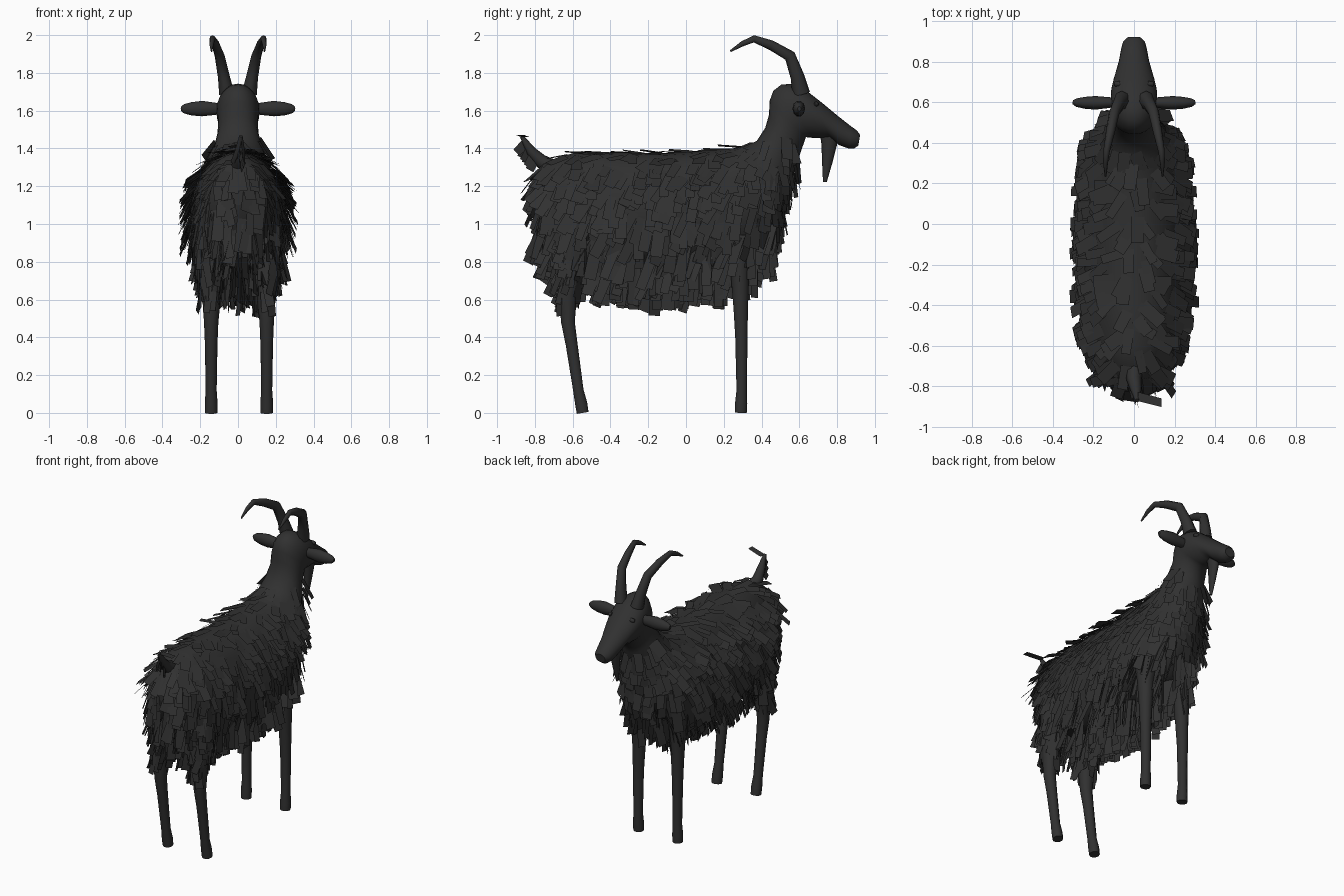
import bpy, bmesh, math, random
from mathutils import Vector as V

random.seed(4)
cube = bpy.data.objects.get("Cube")
if cube:
    bpy.data.objects.remove(cube)

COAT = (0.03, 0.03, 0.03, 1)
coat = bpy.data.materials.new("charcoal_coat")
coat.use_nodes = True
coat.diffuse_color = COAT
bsdf = coat.node_tree.nodes["Principled BSDF"]
bsdf.inputs["Base Color"].default_value = COAT
bsdf.inputs["Roughness"].default_value = 0.9
X, Y = V((1, 0, 0)), V((0, 1, 0))


def finish(name, bm, smooth=True, mirror=False):
    mesh = bpy.data.meshes.new(name)
    if smooth:
        bmesh.ops.recalc_face_normals(bm, faces=bm.faces)
    for f in bm.faces:
        f.smooth = smooth and len(f.verts) < 5
    bm.to_mesh(mesh)
    bm.free()
    mesh.materials.append(coat)
    obj = bpy.data.objects.new(name, mesh)
    bpy.context.collection.objects.link(obj)
    if mirror:
        obj.modifiers.new("mirror", 'MIRROR')
    return obj


def loft(name, rings, sides, mirror=False):
    """Skin a list of (centre, axis_a, axis_b) ellipses and cap both ends."""
    bm = bmesh.new()
    loops = []
    for c, a, b in rings:
        angles = [math.tau * i / sides for i in range(sides)]
        loops.append([bm.verts.new(c + a * math.cos(t) + b * math.sin(t)) for t in angles])
    for lo, hi in zip(loops, loops[1:]):
        for i in range(sides):
            j = (i + 1) % sides
            bm.faces.new((lo[i], lo[j], hi[j], hi[i]))
    bm.faces.new(loops[0])
    bm.faces.new(loops[-1])
    return finish(name, bm, True, mirror)


def tube(name, points, ref=X, flat=1.0, sides=10, mirror=False):
    """Round tube along (x, y, z, radius) points; flat squashes it along ref."""
    pos = [V(p[:3]) for p in points]
    rings = []
    for i, p in enumerate(points):
        t = (pos[min(i + 1, len(pos) - 1)] - pos[max(i - 1, 0)]).normalized()
        side = (ref - t * ref.dot(t)).normalized()
        rings.append((pos[i], side * p[3] * flat, t.cross(side) * p[3]))
    return loft(name, rings, sides, mirror)


# Torso, neck and head: top (y, z), bottom (y, z), half width
outline = [
    (-.80, 1.25, -.80, 1.10, .05), (-.755, 1.325, -.76, .94, .14),
    (-.60, 1.375, -.61, .81, .21), (-.40, 1.38, -.38, .76, .24),
    (-.10, 1.375, -.10, .75, .25), (.15, 1.39, .18, .77, .24),
    (.30, 1.405, .365, .82, .22), (.375, 1.44, .48, .98, .18),
    (.42, 1.51, .55, 1.2, .135), (.44, 1.58, .60, 1.36, .108),
    (.442, 1.65, .635, 1.46, .106), (.462, 1.705, .68, 1.455, .112),
    (.505, 1.738, .715, 1.455, .115), (.57, 1.743, .74, 1.455, .113),
    (.635, 1.708, .765, 1.455, .103), (.72, 1.642, .785, 1.44, .089),
    (.80, 1.575, .81, 1.418, .074), (.87, 1.52, .86, 1.40, .063),
    (.905, 1.495, .89, 1.40, .054), (.922, 1.472, .912, 1.415, .036),
]
rings = []
for ty, tz, by, bz, w in outline:
    top, bottom = V((0, ty, tz)), V((0, by, bz))
    rings.append(((top + bottom) / 2, X * w, (top - bottom) / 2))
body = loft("body_and_head", rings, 24)

# Legs
front = tube("front_legs", [(.13, .28, .92, .08), (.142, .285, .75, .052), (.145, .29, .55, .04),
                            (.147, .293, .40, .034), (.147, .295, .12, .029), (.147, .292, .05, .034),
                            (.147, .29, 0, .033)], mirror=True)
hind = tube("hind_legs", [(.12, -.58, 1.0, .11), (.14, -.605, .80, .075), (.145, -.625, .62, .05),
                          (.147, -.625, .48, .038), (.147, -.605, .36, .033), (.147, -.57, .12, .029),
                          (.147, -.555, .05, .034), (.147, -.547, 0, .033)], mirror=True)
for legs in (front, hind):
    legs.location.x = .005

# Horns, ears, eyes, beard and tail
tube("horns", [(.06, .61, 1.69, .047), (.075, .59, 1.78, .037), (.097, .55, 1.89, .031),
               (.117, .45, 1.947, .026), (.135, .36, 1.98, .019), (.14, .30, 1.955, .014),
               (.14, .235, 1.915, .005)], flat=.85, sides=8, mirror=True)
tube("ears", [(.08, .60, 1.61, .028), (.13, .598, 1.61, .035), (.19, .597, 1.611, .043),
              (.245, .597, 1.61, .037), (.285, .598, 1.61, .026), (.302, .60, 1.61, .012)],
     ref=Y, flat=.78, mirror=True)
tube("eyes", [(.07, .69, 1.635, .014), (.093, .69, 1.635, .012), (.098, .69, 1.635, .004)],
     ref=Y, sides=8, mirror=True)
tube("beard", [(0, .758, 1.48, .05), (0, .758, 1.42, .041), (0, .748, 1.33, .028),
               (0, .735, 1.222, .01)], flat=.7, sides=8)
tube("tail", [(0, -.70, 1.29, .05), (0, -.77, 1.335, .036), (.01, -.82, 1.385, .027),
              (.015, -.87, 1.465, .01)], sides=8)


def lock(bm, root, side, along, width, length):
    """One flat lock of hair."""
    a, b = side * width / 2, side * width * .47
    end = root + along * length
    bm.faces.new([bm.verts.new(p) for p in (root - a, root + a, end + b, end - b)])


def grow(bm, obj, density, allowed, size, mirrored=False):
    """Scatter hanging locks over the allowed faces, sparser along the back."""
    verts = obj.data.vertices
    for poly in obj.data.polygons:
        if len(poly.vertices) != 4 or not allowed(poly.center):
            continue
        p = [verts[i].co for i in poly.vertices]
        amount = poly.area * density * (.45 if poly.normal.z > .7 else 1)
        for sign in ((1, -1) if mirrored else (1,)):
            for _ in range(int(amount + random.random())):
                u, v = random.random(), random.random()
                root = p[0].lerp(p[1], u).lerp(p[3].lerp(p[2], u), v)
                n = poly.normal.copy()
                root.x *= sign
                n.x *= sign
                flow = V((random.uniform(-.2, .2), random.uniform(-.6, .05), -1))
                if n.z > -.35:
                    flow -= n * flow.dot(n)
                    flow.normalize()
                    lift = random.uniform(.05, .2) if n.z > .6 else random.uniform(.1, .55)
                    if root.z < .95:
                        lift *= .4
                    side = n.cross(flow).normalized()
                    flow = (flow + n * lift).normalized()
                else:
                    flow = (flow + n * .2).normalized()
                    across = V((n.x * .5 + random.uniform(-.6, .6), 1, 0))
                    side = across.cross(flow).cross(flow).normalized()
                width, length = size(root)
                lock(bm, root + n * .004, side, flow, width * random.uniform(.75, 1.2),
                     length * random.uniform(.75, 1.15))


def coat_size(root):
    low = max(0, min(1, (1.15 - root.z) / .3))
    return .058, .12 + .09 * low


# Shaggy coat over the torso and lower neck
bm = bmesh.new()
grow(bm, body, 480, lambda c: c.z < 1.42 and c.y < .6, coat_size)
finish("shaggy_coat", bm, smooth=False)

# Tufts on the upper hind legs
bm = bmesh.new()
grow(bm, hind, 420, lambda c: .6 < c.z < .95, lambda r: (.045, .125), mirrored=True)
finish("hind_leg_tufts", bm, smooth=False)

# Tuft on the tail
bm = bmesh.new()
for i in range(6):
    root = V((.01, -.79 - .01 * i, 1.36 + .016 * i))
    flow = V((random.uniform(-.4, .6), -.5, random.uniform(-1, -.4))).normalized()
    side = flow.cross(V((random.uniform(.4, 1), .2, 0))).normalized()
    lock(bm, root, side, flow, .05, .085)
lock(bm, V((.02, -.85, 1.46)), Y, V((.95, -.25, .1)).normalized(), .045, .12)
finish("tail_tuft", bm, smooth=False)
